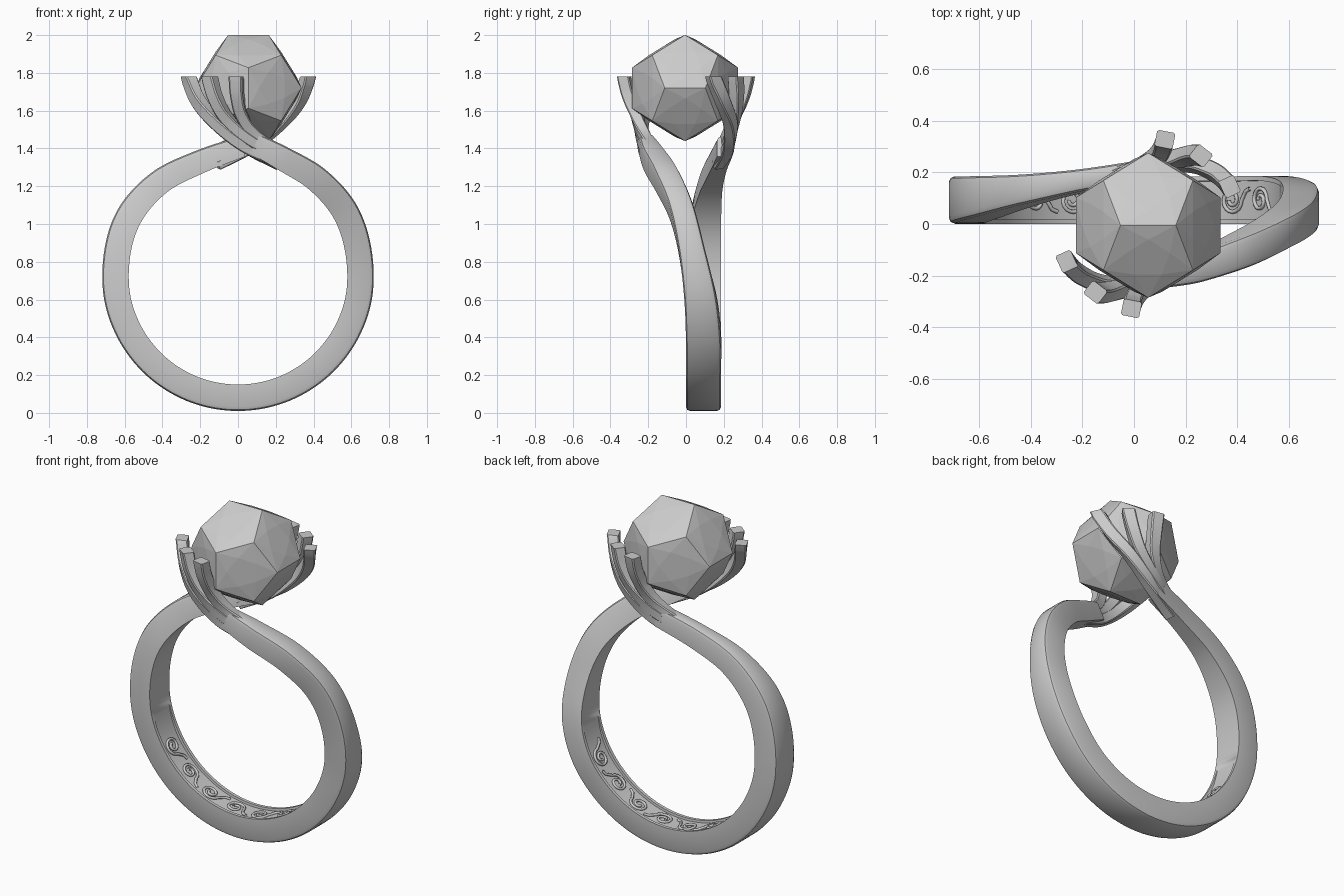
import bpy, bmesh
from math import sin, cos, pi, radians
from mathutils import Vector

if "Cube" in bpy.data.objects:
    bpy.data.objects.remove(bpy.data.objects["Cube"])

GX, GZ = 0.055, 1.72   # gem centre (x, z)


def spline(keys, n):
    """Catmull-Rom interpolation of equal-length tuples, n steps per span."""
    k = [Vector(p) for p in keys]
    k = [k[0] * 2 - k[1]] + k + [k[-1] * 2 - k[-2]]
    out = []
    for i in range(1, len(k) - 2):
        a, b, c, d = k[i - 1:i + 3]
        for j in range(n):
            t = j / n
            out.append(0.5 * (2 * b + (c - a) * t + (2 * a - 5 * b + 4 * c - d) * t * t
                              + (3 * b - a - 3 * c + d) * t ** 3))
    return out + [k[-2]]


def tangents(pts):
    last = len(pts) - 1
    return [(pts[min(i + 1, last)] - pts[max(i - 1, 0)]).normalized() for i in range(last + 1)]


def finish(name, bm, smooth=True):
    bmesh.ops.recalc_face_normals(bm, faces=bm.faces)
    me = bpy.data.meshes.new(name)
    bm.to_mesh(me)
    bm.free()
    ob = bpy.data.objects.new(name, me)
    bpy.context.collection.objects.link(ob)
    if smooth:
        bpy.ops.object.select_all(action='DESELECT')
        ob.select_set(True)
        bpy.context.view_layer.objects.active = ob
        bpy.ops.object.shade_smooth_by_angle(angle=radians(35))
    return ob


def loft(name, rings):
    """Skin a list of point rings and cap both ends."""
    bm = bmesh.new()
    vs = [[bm.verts.new(p) for p in r] for r in rings]
    m = len(vs[0])
    for a, b in zip(vs, vs[1:]):
        for i in range(m):
            bm.faces.new((a[i], a[(i + 1) % m], b[(i + 1) % m], b[i]))
    bm.faces.new(vs[0])
    bm.faces.new(vs[-1])
    return finish(name, bm)


# Band: keys are (x, z, front y, back y, half thickness, groove depth)
left = [(0.02, 1.41, .165, .245, .056, 0), (-.2, 1.33, .125, .212, .062, 0),
        (-.41, 1.225, .075, .192, .066, 0), (-.565, 1.06, .03, .186, .07, 0),
        (-.637, .86, .008, .185, .07, 0), (-.641, .62, 0, .185, .07, 0)]
bottom = [(.65 * sin(radians(a)), .73 - .65 * cos(radians(a)), 0, .185, .07,
           .014 if abs(a) < 70 else 0) for a in range(-60, 61, 20)]
right = [(.641, .62, -.01, .16, .07, 0), (.637, .86, -.04, .1, .07, 0),
         (.565, 1.07, -.09, .04, .07, 0), (.42, 1.235, -.165, -.035, .068, 0),
         (.24, 1.345, -.225, -.11, .064, 0), (.09, 1.425, -.25, -.17, .056, 0)]
path = spline(left + bottom + right, 8)
rings = []
for k, t in zip(path, tangents([Vector((p[0], 0, p[1])) for p in path])):
    x, z, y0, y1, h, g = k
    g = max(g, 0)
    out = Vector((t.z, 0, -t.x))
    c, w, e = Vector((x, 0, z)), y1 - y0, .022
    sec = [(0, -h), (.1 * w, -h), (.1 * w + .001, -h + g), (.9 * w - .001, -h + g), (.9 * w, -h), (w, -h),
           (w, h - e), (w - .3 * e, h - .3 * e), (w - e, h),
           (e, h), (.3 * e, h - .3 * e), (0, h - e)]
    rings.append([c + out * v + Vector((0, y0 + u, 0)) for u, v in sec])
loft("ring_band", rings)

# Prongs: three in front, repeated behind by a half turn about the gem axis
prongs = [
    [(.22, -.17, 1.315), (.04, -.225, 1.405), (-.11, -.235, 1.53), (-.21, -.195, 1.65), (-.262, -.145, 1.775)],
    [(.22, -.175, 1.35), (.06, -.23, 1.445), (-.06, -.255, 1.56), (-.12, -.267, 1.67), (-.15, -.265, 1.775)],
    [(.22, -.18, 1.38), (.085, -.225, 1.475), (.02, -.265, 1.575), (-.004, -.305, 1.68), (-.01, -.328, 1.775)],
]
for side, s in (("front", 1), ("back", -1)):
    for i, keys in enumerate(prongs):
        pts = spline(keys, 8)
        rings = []
        for j, (p, t) in enumerate(zip(pts, tangents(pts))):
            r = Vector((p.x - GX, p.y, 0)).normalized()
            b = t.cross(r).normalized()
            if j == len(pts) - 1:
                b = Vector((-r.y, r.x, 0)) * (1 if b.dot(Vector((-r.y, r.x, 0))) > 0 else -1)
            n = b.cross(t).normalized() if j < len(pts) - 1 else r
            f = j / (len(pts) - 1)
            a, d = .027 + .009 * f, .028 + .004 * f
            q = [p + b * u * a + n * v * d for u, v in
                 ((-1, -.8), (-.8, -1), (.8, -1), (1, -.8), (1, .8), (.8, 1), (-.8, 1), (-1, .8))]
            if j == len(pts) - 1:
                for v in q:
                    v.z = 1.78
            rings.append([Vector((GX + s * (v.x - GX), s * v.y, v.z)) for v in q])
        loft(f"{side}_prong_{i + 1}", rings)

# Gem: regular dodecahedron, every pentagon cut into a shallow star of facets
phi = (1 + 5 ** .5) / 2
base = bmesh.new()
pm = (-1, 1)
for a in pm:
    for b in pm:
        for co in ((a / phi, 0, b * phi), (0, a * phi, b / phi), (a * phi, b / phi, 0), (a, b, 1), (a, b, -1)):
            base.verts.new(Vector(co) * (.281 / phi))
bmesh.ops.convex_hull(base, input=base.verts)
bmesh.ops.dissolve_limit(base, angle_limit=.05, verts=base.verts, edges=base.edges)
gem = bmesh.new()
cen = Vector((GX, -.005, GZ))
for f in base.faces:
    c = f.calc_center_median()
    o = [v.co.copy() for v in f.verts]
    n = len(o)
    outer = [gem.verts.new(v + cen) for v in o]
    inner = [gem.verts.new(cen + c.lerp((o[i] + o[(i + 1) % n]) / 2, .6) + c.normalized() * .009)
             for i in range(n)]
    gem.faces.new(inner)
    for i in range(n):
        gem.faces.new((outer[i], outer[(i + 1) % n], inner[i]))
        gem.faces.new((outer[i], inner[i], inner[i - 1]))
base.free()
bmesh.ops.remove_doubles(gem, verts=gem.verts, dist=.0005)
finish("gem", gem, smooth=False)

# Scrollwork: curls lying in the groove on the inside of the band
cu = bpy.data.curves.new("inner_scrolls", 'CURVE')
cu.dimensions = '3D'
cu.bevel_depth = .008
cu.bevel_resolution = 1
for i in range(8):
    mid = -56 + 16 * i
    flip = 1 if i % 2 else -1
    flat = []
    for j in range(27):
        t = j / 26
        a, r = pi * 3 * t, .052 - .04 * t
        flat.append((r * cos(a), flip * r * sin(a)))
    flat = [(.1, -flip * .045), (.075, -flip * .035)] + flat
    sp = cu.splines.new('POLY')
    sp.points.add(len(flat) - 1)
    for pt, (u, v) in zip(sp.points, flat):
        a = radians(mid) + u / .59
        pt.co = (.59 * sin(a), .0925 + v, .73 - .59 * cos(a), 1)
bpy.context.collection.objects.link(bpy.data.objects.new("inner_scrolls", cu))
